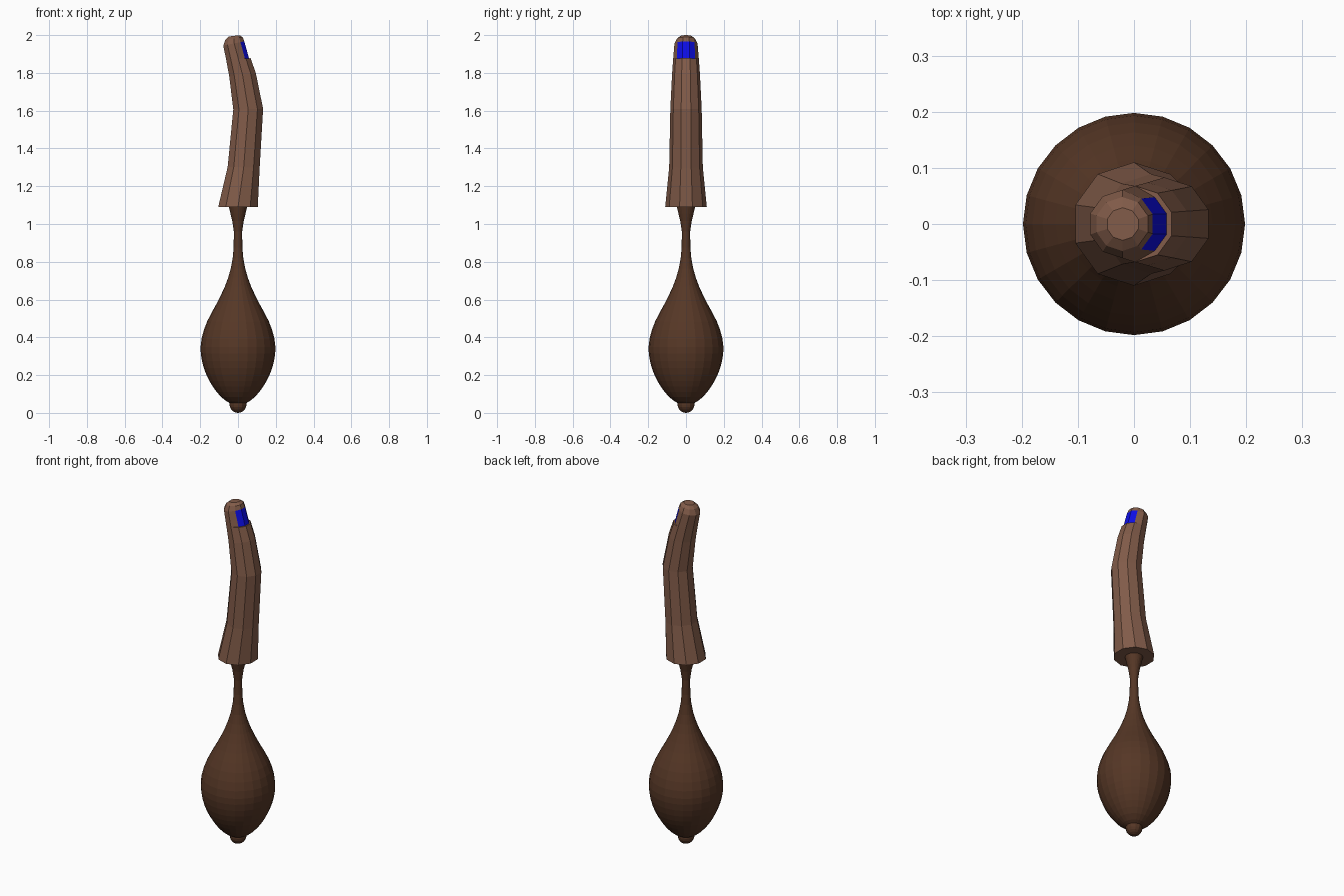
import bpy, bmesh, math
from mathutils import Vector

if "Cube" in bpy.data.objects:
    bpy.data.objects.remove(bpy.data.objects["Cube"])


def material(name, rgb):
    m = bpy.data.materials.new(name)
    m.diffuse_color = (*rgb, 1.0)
    m.use_nodes = True
    m.node_tree.nodes["Principled BSDF"].inputs["Base Color"].default_value = m.diffuse_color
    return m


skin = material("skin brown", (0.22, 0.105, 0.066))
dark = material("dark brown", (0.092, 0.038, 0.019))
blue = material("nail blue", (0.004, 0.004, 0.80))


def finish(bm, name, mats):
    bmesh.ops.recalc_face_normals(bm, faces=bm.faces[:])
    me = bpy.data.meshes.new(name)
    bm.to_mesh(me)
    bm.free()
    for m in mats:
        me.materials.append(m)
    ob = bpy.data.objects.new(name, me)
    bpy.context.collection.objects.link(ob)
    return ob


def loft(bm, rings):
    """Bridge rings of equal size and cap both ends; return the face rows."""
    rows = []
    n = len(rings[0])
    for a, b in zip(rings, rings[1:]):
        rows.append([bm.faces.new((a[i], a[(i + 1) % n], b[(i + 1) % n], b[i]))
                     for i in range(n)])
    bm.faces.new(rings[0][::-1])
    bm.faces.new(rings[-1])
    return rows


def lathe(name, profile, sides, mat):
    bm = bmesh.new()
    rings = [[bm.verts.new((r * math.cos(2 * math.pi * i / sides),
                            r * math.sin(2 * math.pi * i / sides), z))
              for i in range(sides)] for r, z in profile]
    loft(bm, rings)
    return finish(bm, name, [mat])


# Pear-shaped bulb with a thin neck that flares into the finger
lathe("bulb", [
    (0.030, 0.045), (0.062, 0.062), (0.090, 0.085), (0.113, 0.111),
    (0.134, 0.140), (0.152, 0.170), (0.168, 0.203), (0.181, 0.238),
    (0.191, 0.276), (0.197, 0.315), (0.198, 0.350), (0.193, 0.392),
    (0.181, 0.438), (0.163, 0.485), (0.140, 0.530), (0.115, 0.575),
    (0.092, 0.620), (0.070, 0.668), (0.052, 0.716), (0.038, 0.765),
    (0.028, 0.820), (0.023, 0.875), (0.022, 0.960), (0.030, 1.015),
    (0.040, 1.055), (0.049, 1.095)], 24, dark)

# Small round knob under the bulb
knob_r = 0.045
lathe("bottom_knob", [(max(knob_r * math.sin(t), 0.001),
                       knob_r - knob_r * math.cos(t))
                      for t in [math.pi * k / 10 for k in range(11)]], 12, dark)

# Bent finger: centre x, centre z, radius, lean of the ring, nail recess factor
SIDES = 10
stations = [
    (0.000, 1.090, 0.110, 0.00, 1.0),
    (0.030, 1.300, 0.089, -0.03, 1.0),
    (0.054, 1.608, 0.083, 0.02, 1.0),
    (0.024, 1.790, 0.074, 0.12, 1.0),
    (0.002, 1.874, 0.068, 0.06, 1.0),
    (0.002, 1.874, 0.068, 0.06, 0.87),   # ledge where the nail starts
    (-0.020, 1.956, 0.061, 0.20, 0.92),  # tip of the nail
    (-0.021, 1.982, 0.048, 0.15, 1.0),
    (-0.020, 1.996, 0.029, 0.12, 1.0),
]
bm = bmesh.new()
rings = []
for cx, cz, r, lean, recess in stations:
    ring = []
    for i in range(SIDES):
        a = math.radians(-54 + 36 * i)
        nail_side = i <= 3
        if recess == 0.87 and not nail_side:
            ring.append(rings[-1][i])    # the ledge exists on the nail side only
            continue
        k = r * (recess if nail_side else 1.0)
        ring.append(bm.verts.new((cx + k * math.cos(a), k * math.sin(a),
                                  cz + lean * k * math.cos(a))))
    rings.append(ring)

for j, (a, b) in enumerate(zip(rings, rings[1:])):
    for i in range(SIDES):
        n = (i + 1) % SIDES
        corners = list(dict.fromkeys((a[i], a[n], b[n], b[i])))
        if len(corners) < 3:
            continue
        f = bm.faces.new(corners)
        # the three recessed faces are the nail
        f.material_index = 1 if j == 5 and i < 3 else 0
bm.faces.new(rings[0][::-1])
bm.faces.new(rings[-1])
finish(bm, "finger", [skin, blue])
